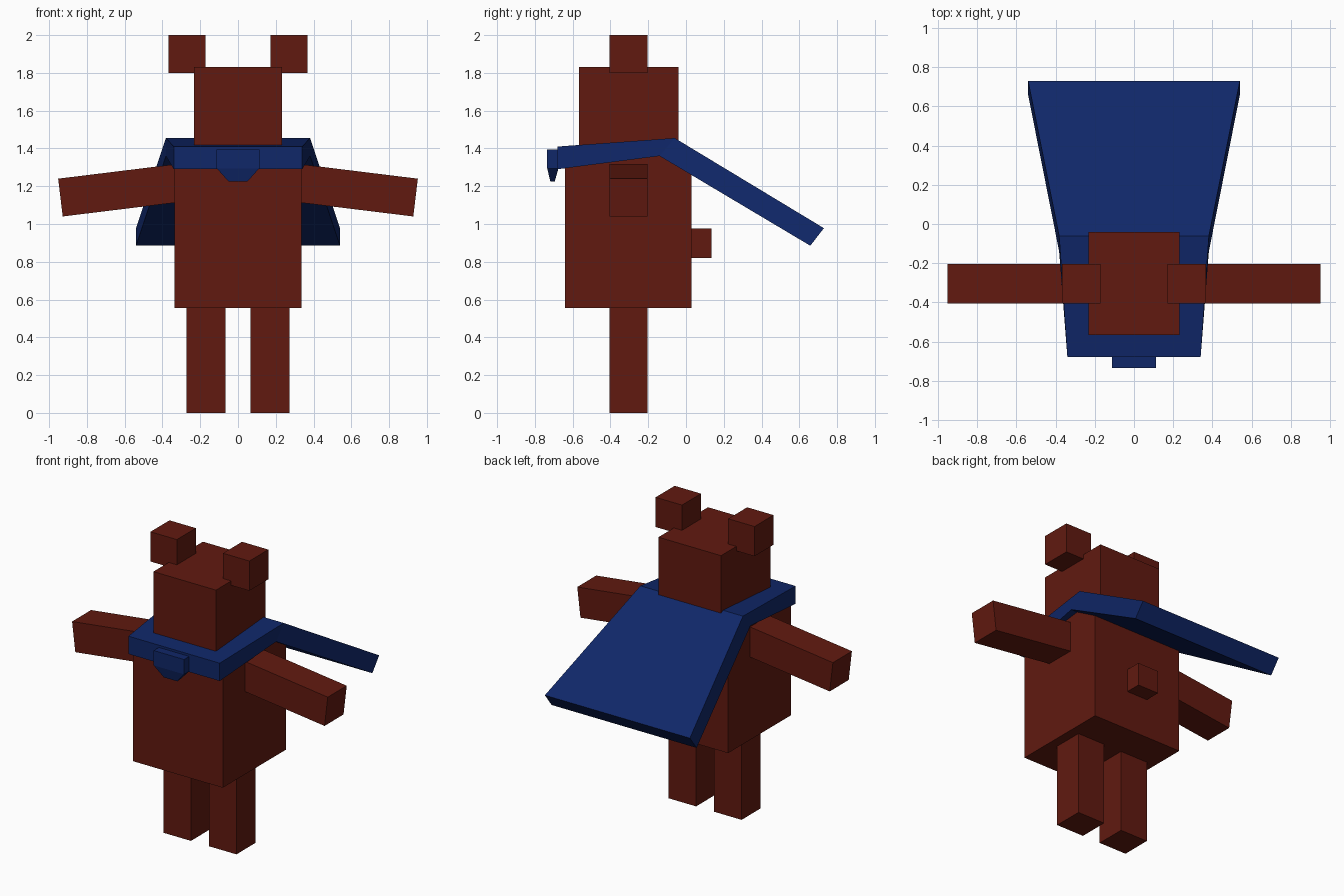
import bpy, bmesh
from mathutils import Vector

if "Cube" in bpy.data.objects:
    bpy.data.objects.remove(bpy.data.objects["Cube"])


def material(name, rgb):
    m = bpy.data.materials.new(name)
    m.diffuse_color = (*rgb, 1)
    m.use_nodes = True
    m.node_tree.nodes["Principled BSDF"].inputs["Base Color"].default_value = m.diffuse_color
    return m


FUR = material("dark_red", (0.12, 0.010, 0.005))
CLOTH = material("navy", (0.005, 0.02, 0.14))


def loft(name, sections, mat):
    """Flat-faced solid through matching cross-sections."""
    bm = bmesh.new()
    rings = [[bm.verts.new(p) for p in s] for s in sections]
    n = len(rings[0])
    for a, b in zip(rings, rings[1:]):
        for i in range(n):
            j = (i + 1) % n
            bm.faces.new((a[i], a[j], b[j], b[i]))
    bm.faces.new(rings[0])
    bm.faces.new(rings[-1])
    bmesh.ops.recalc_face_normals(bm, faces=bm.faces)
    me = bpy.data.meshes.new(name)
    bm.to_mesh(me)
    bm.free()
    me.materials.append(mat)
    ob = bpy.data.objects.new(name, me)
    bpy.context.collection.objects.link(ob)
    return ob


def rect(x, y, z):
    return [Vector((a, b, z)) for a, b in
            ((x[0], y[0]), (x[1], y[0]), (x[1], y[1]), (x[0], y[1]))]


def box(name, x, y, z, mat=FUR):
    return loft(name, [rect(x, y, z[0]), rect(x, y, z[1])], mat)


# Trunk, head and tail
box("body", (-0.335, 0.335), (-0.64, 0.03), (0.555, 1.36))
box("head", (-0.233, 0.233), (-0.567, -0.04), (1.36, 1.83))
box("tail", (-0.078, 0.078), (-0.02, 0.135), (0.82, 0.975))

# Paired limbs and ears
LIMB_Y = (-0.405, -0.203)
for s, side in ((1, "left"), (-1, "right")):
    box("ear_" + side, sorted((s * 0.172, s * 0.368)), LIMB_Y, (1.80, 2.0))
    box("leg_" + side, sorted((s * 0.067, s * 0.272)), LIMB_Y, (0.0, 0.56))
    arm = [(0.325, 1.317), (0.952, 1.24), (0.928, 1.04), (0.30, 1.117)]
    loft("arm_" + side, [[(s * x, y, z) for x, z in arm] for y in LIMB_Y], FUR)

# Cape: front edge, shoulder bend, hem as (half width, top yz, bottom yz)
cape = [(0.34, (-0.68, 1.41), (-0.68, 1.29)),
        (0.382, (-0.06, 1.455), (-0.14, 1.36)),
        (0.54, (0.73, 0.978), (0.658, 0.885))]
loft("cape", [[(-w, *t), (w, *t), (w, *b), (-w, *b)] for w, t, b in cape], CLOTH)

# Clasp with tapered tip
loft("clasp", [rect((-0.113, 0.113), (-0.735, -0.675), 1.395),
               rect((-0.113, 0.113), (-0.735, -0.675), 1.295),
               rect((-0.05, 0.05), (-0.718, -0.695), 1.225)], CLOTH)
